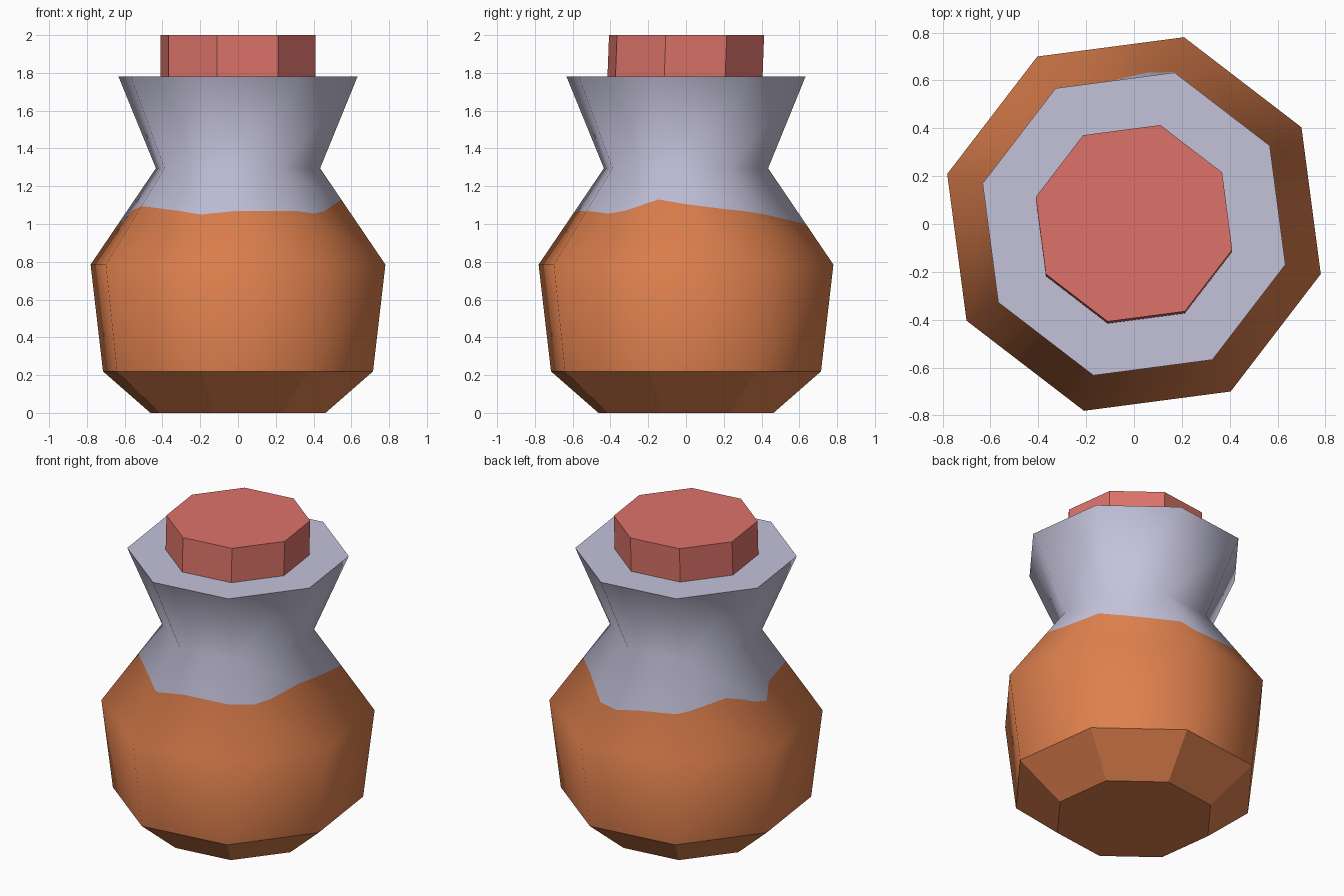
import bpy, bmesh
from math import radians, cos, sin, tan, pi
from mathutils import Vector, Matrix

if "Cube" in bpy.data.objects:
    bpy.data.objects.remove(bpy.data.objects["Cube"], do_unlink=True)


def make_material(name, rgb):
    mat = bpy.data.materials.new(name)
    mat.use_nodes = True
    mat.diffuse_color = (*rgb, 1)
    mat.node_tree.nodes["Principled BSDF"].inputs["Base Color"].default_value = (*rgb, 1)
    return mat


ORANGE = make_material("orange_liquid", (0.73, 0.216, 0.075))
GLASS = make_material("pale_lavender_glass", (0.552, 0.539, 0.70))
STOPPER = make_material("dull_red_stopper", (0.716, 0.171, 0.144))

SIDES, TURN = 8, -15
STEP = 360 / SIDES
# Radius and height: foot, lower edge, belly, neck, rim
FOOT, LOW, BELLY, NECK, RIM = [(0.48, 0), (0.74, 0.22), (0.808, 0.785), (0.45, 1.295), (0.655, 1.78)]
# Angle and height along the wavy liquid line
WAVE = [(-15, 1.13), (0, 1.105), (20, 1.08), (47, 1.05), (75, 1.0), (85, 0.98), (97, 1.0),
        (127, 1.03), (150, 1.07), (160, 1.05), (175, 1.0), (185, 1.07), (210, 1.095),
        (236, 1.07), (251, 1.05), (270, 1.07), (300, 1.07), (315, 1.055), (325, 1.07), (345, 1.13)]


def wave_height(angle):
    for (a, za), (b, zb) in zip(WAVE, WAVE[1:]):
        if a <= angle <= b:
            return za + (zb - za) * (angle - a) / (b - a)


def around(angle, radius, z):
    return Vector((radius * cos(radians(angle)), radius * sin(radians(angle)), z))


def slope(a, b):
    """Outward direction of a wall from profile point a to b, as (radial, z)."""
    return Vector((b[1] - a[1], (a[0] - b[0]) * cos(pi / SIDES))).normalized()


lower, shoulder, collar = slope(LOW, BELLY), slope(BELLY, NECK), slope(NECK, RIM)
NORMALS = {LOW: lower, BELLY: (lower + shoulder).normalized(),
           NECK: (shoulder + collar).normalized(), RIM: collar}

bm = bmesh.new()
smooth = {}  # vertex -> normal, for the softly shaded wall


def ring(level, soft=True):
    verts = []
    for i in range(SIDES):
        angle = TURN + i * STEP
        v = bm.verts.new(around(angle, *level))
        if soft:
            smooth[v] = around(angle, *NORMALS[level])
        verts.append(v)
    return verts


def wave_vert(i, angle):
    """Point on shoulder panel i, with the normal blended from its corners."""
    off = radians(angle - TURN - (i + 0.5) * STEP)
    t = 0.5 + tan(off) / (2 * tan(pi / SIDES))
    z = wave_height(angle)
    s = (z - BELLY[1]) / (NECK[1] - BELLY[1])

    def blend(a, b):
        lo, hi = [around(TURN + i * STEP, *p).lerp(around(TURN + (i + 1) * STEP, *p), t) for p in (a, b)]
        return lo.lerp(hi, s)
    v = bm.verts.new(blend(BELLY, NECK))
    smooth[v] = blend(NORMALS[BELLY], NORMALS[NECK]).normalized()
    return v


def band(a, b, mat):
    for i in range(SIDES):
        j = (i + 1) % SIDES
        bm.faces.new((a[i], a[j], b[j], b[i])).material_index = mat


# Flat foot and lid
foot, foot_top, lid = ring(FOOT, False), ring(LOW, False), ring(RIM, False)
band(foot, foot_top, 0)
bm.faces.new(foot[::-1])
bm.faces.new(lid).material_index = 1

# Soft wall, with the shoulder panels split along the liquid line
low, belly, neck, rim = ring(LOW), ring(BELLY), ring(NECK), ring(RIM)
band(low, belly, 0)
band(neck, rim, 1)
corners = [wave_vert(i, TURN + i * STEP) for i in range(SIDES)]
for i in range(SIDES):
    j = (i + 1) % SIDES
    start = TURN + i * STEP
    inner = [wave_vert(i, a) for a, z in WAVE if start + 0.5 < a < start + STEP - 0.5]
    line = [corners[i]] + inner + [corners[j]]
    bm.faces.new([belly[i], belly[j]] + line[::-1])
    bm.faces.new(line + [neck[j], neck[i]]).material_index = 1

bm.verts.index_update()
bm.normal_update()
loop_normals = []
for f in bm.faces:
    f.smooth = all(v in smooth for v in f.verts)
    loop_normals += [smooth[v] if f.smooth else f.normal.copy() for v in f.verts]

mesh = bpy.data.meshes.new("bottle_body")
bm.to_mesh(mesh)
bm.free()
mesh.materials.append(ORANGE)
mesh.materials.append(GLASS)
mesh.normals_split_custom_set(loop_normals)
bpy.context.collection.objects.link(bpy.data.objects.new("bottle_body", mesh))

# Stopper, leaning very slightly backwards
bm = bmesh.new()
bmesh.ops.create_cone(bm, cap_ends=True, segments=SIDES, radius1=0.425, radius2=0.425, depth=0.24,
                      matrix=Matrix.Translation((0, 0, 1.88)) @ Matrix.Rotation(radians(TURN), 4, "Z"))
for v in bm.verts:
    v.co.y += 0.003 if v.co.z > 1.9 else -0.006
mesh = bpy.data.meshes.new("stopper")
bm.to_mesh(mesh)
bm.free()
mesh.materials.append(STOPPER)
bpy.context.collection.objects.link(bpy.data.objects.new("stopper", mesh))
